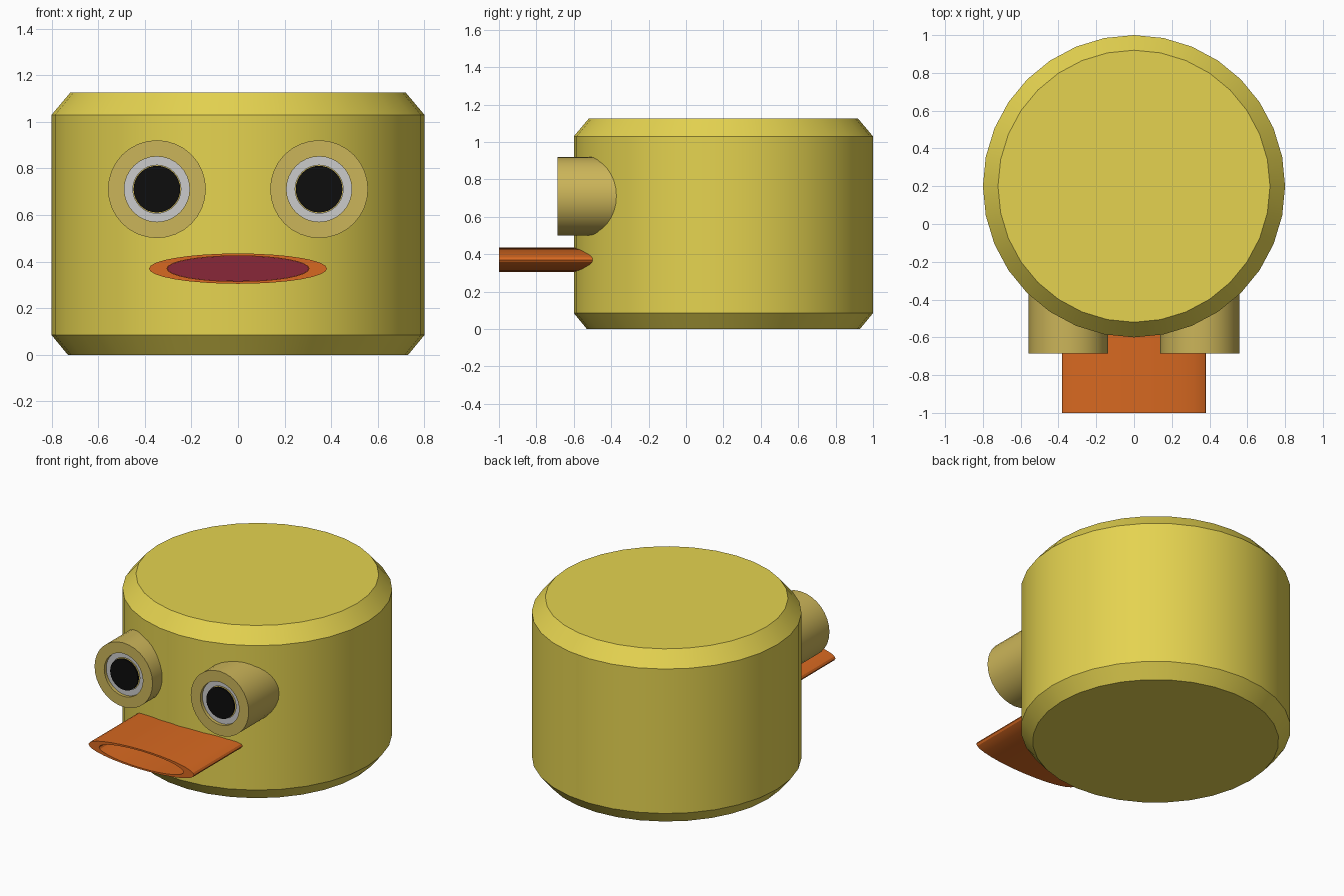
import bpy, bmesh, math

if "Cube" in bpy.data.objects:
    bpy.data.objects.remove(bpy.data.objects["Cube"])


def material(name, rgb):
    m = bpy.data.materials.new(name)
    m.diffuse_color = (*rgb, 1)
    m.use_nodes = True
    m.node_tree.nodes["Principled BSDF"].inputs["Base Color"].default_value = m.diffuse_color
    return m


YELLOW = material("yellow", (0.78, 0.65, 0.08))
SAND = material("sand", (0.60, 0.46, 0.10))
ORANGE = material("orange", (0.68, 0.14, 0.015))
RED = material("dark_red", (0.25, 0.02, 0.04))
WHITE = material("white", (0.65, 0.65, 0.65))
BLACK = material("black", (0.004, 0.004, 0.004))


def loft(name, rings, mat, centre, forward=True, segments=32, loop=False):
    """Skin elliptical rings (rx, ry, position); axis is y if forward, else z."""
    bm = bmesh.new()
    loops = []
    for rx, ry, p in rings:
        ring = []
        for i in range(segments):
            a = math.tau * i / segments
            u, v = rx * math.cos(a), ry * math.sin(a)
            ring.append(bm.verts.new((u, p, v) if forward else (u, v, p)))
        loops.append(ring)
    pairs = list(zip(loops, loops[1:]))
    if loop:
        pairs.append((loops[-1], loops[0]))
    else:
        bm.faces.new(loops[0])
        bm.faces.new(loops[-1])
    for a, b in pairs:
        for i in range(segments):
            j = (i + 1) % segments
            bm.faces.new((a[i], a[j], b[j], b[i]))
    bmesh.ops.recalc_face_normals(bm, faces=bm.faces)
    mesh = bpy.data.meshes.new(name)
    bm.to_mesh(mesh)
    bm.free()
    mesh.materials.append(mat)
    ob = bpy.data.objects.new(name, mesh)
    ob.location = centre
    bpy.context.collection.objects.link(ob)
    bpy.ops.object.select_all(action='DESELECT')
    ob.select_set(True)
    bpy.context.view_layer.objects.active = ob
    bpy.ops.object.shade_smooth_by_angle(angle=math.radians(30))
    return ob


def circles(*points):
    return [(r, r, p) for r, p in points]


# Round body with chamfered rims
loft("body", circles((0.73, 0), (0.80, 0.085), (0.80, 1.03), (0.72, 1.125)),
     YELLOW, (0, 0.2, 0), forward=False)

# Eyes: recessed socket, pale ring and dark pupil
for side, x in (("left", -0.348), ("right", 0.348)):
    c = (x, 0, 0.711)
    loft(side + "_eye_socket",
         circles((0.21, -0.34), (0.21, -0.686), (0.14, -0.686), (0.14, -0.62)),
         SAND, c)
    loft(side + "_eye_ring",
         circles((0.14, -0.665), (0.103, -0.665), (0.103, -0.645), (0.14, -0.645)),
         WHITE, c, loop=True)
    loft(side + "_pupil", circles((0.10, -0.682), (0.10, -0.67)), BLACK, c)

# Beak: flattened hollow tube with a dark red throat
beak = (0, 0, 0.37)
loft("beak", [(0.382, 0.065, -0.45), (0.382, 0.065, -1.0),
              (0.305, 0.055, -1.0), (0.305, 0.055, -0.61)], ORANGE, beak)
loft("throat", [(0.304, 0.0545, -0.63), (0.304, 0.0545, -0.615)], RED, beak)
